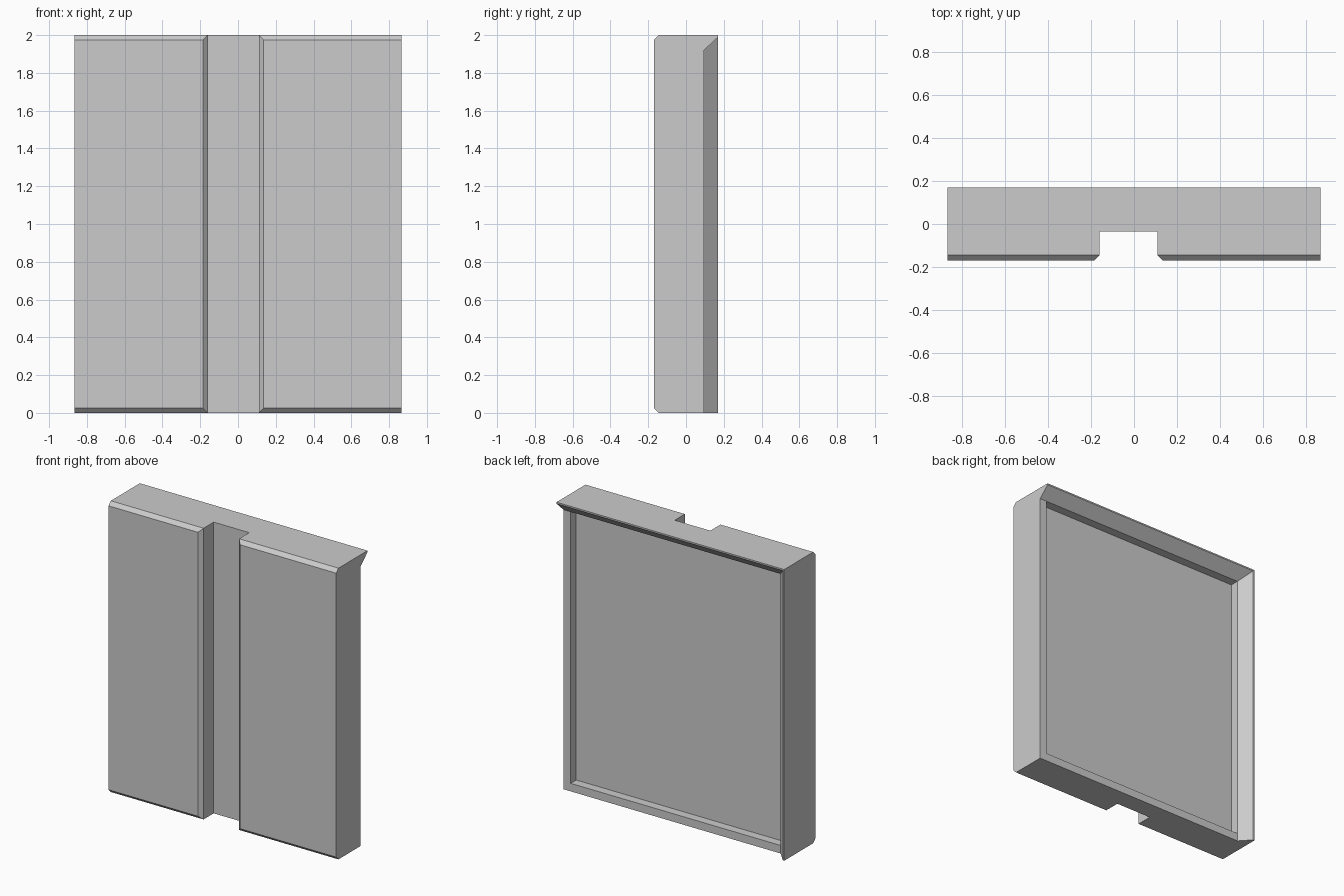
import bpy
import bmesh

if "Cube" in bpy.data.objects:
    bpy.data.objects.remove(bpy.data.objects["Cube"], do_unlink=True)

W, D, H = 0.865, 0.17, 2.0      # half width, half depth, height
CHAMFER = 0.025
REBATE_Y, POCKET_Y, GROOVE_Y = 0.095, 0.035, -0.035
OUT = 0.3                       # how far cutters reach past the panel

grey = bpy.data.materials.new("plain grey")
grey.use_nodes = True
colour = (0.6, 0.6, 0.6, 1)
grey.diffuse_color = colour
grey.node_tree.nodes["Principled BSDF"].inputs["Base Color"].default_value = colour


def block(name, y0, rect0, y1, rect1=None, chamfer=0):
    """Six-sided block between two rectangles (x0, x1, z0, z1) at y0 and y1."""
    bm = bmesh.new()
    rings = []
    for y, (xa, xb, za, zb) in ((y0, rect0), (y1, rect1 or rect0)):
        corners = ((xa, za), (xb, za), (xb, zb), (xa, zb))
        rings.append([bm.verts.new((x, y, z)) for x, z in corners])
    front, back = rings
    bm.faces.new(front)
    bm.faces.new(back[::-1])
    for i in range(4):
        j = (i + 1) % 4
        bm.faces.new((front[j], front[i], back[i], back[j]))
    bmesh.ops.recalc_face_normals(bm, faces=bm.faces)
    if chamfer:
        # long horizontal edges of the front face
        edges = [e for e in front[0].link_edges[:] + front[2].link_edges[:]
                 if all(v in front for v in e.verts)
                 and e.verts[0].co.z == e.verts[1].co.z]
        bmesh.ops.bevel(bm, geom=edges, offset=chamfer, segments=1, affect='EDGES')
    mesh = bpy.data.meshes.new(name)
    bm.to_mesh(mesh)
    bm.free()
    mesh.materials.append(grey)
    obj = bpy.data.objects.new(name, mesh)
    bpy.context.collection.objects.link(obj)
    return obj


# Main slab with chamfered top and bottom front edges
panel = block("grooved_panel", -D, (-W, W, 0, H), D, chamfer=CHAMFER)

# Vertical groove and its flared mouth
gl, gr = -0.16, 0.11
flare = OUT - D + CHAMFER
cutters = [
    block("groove_cutter", -OUT, (gl, gr, -OUT, H + OUT), GROOVE_Y),
    block("groove_flare_cutter",
          -OUT, (gl - flare, gr + flare, -OUT, H + OUT),
          CHAMFER - D, (gl, gr, -OUT, H + OUT)),
]

# Sloped rebate behind, open along the left side and the bottom
lip, slope = 0.08, OUT - REBATE_Y
cutters.append(block("rebate_cutter",
                     REBATE_Y, (lip - W, W + OUT, -OUT, H - lip),
                     OUT, (lip - W - slope * 0.93, W + OUT, -OUT, H - lip + slope * 0.93)))

# Shallow pocket inside the rebate
rim = 0.055
cutters.append(block("pocket_cutter", POCKET_Y, (lip - W, W - rim, rim, H - lip),
                     REBATE_Y + 0.01))

# Carve the slab
bpy.context.view_layer.objects.active = panel
for cutter in cutters:
    cutter.hide_render = True
    cut = panel.modifiers.new(cutter.name, 'BOOLEAN')
    cut.operation = 'DIFFERENCE'
    cut.solver = 'EXACT'
    cut.object = cutter
    bpy.ops.object.modifier_apply(modifier=cut.name)
    bpy.data.objects.remove(cutter, do_unlink=True)
